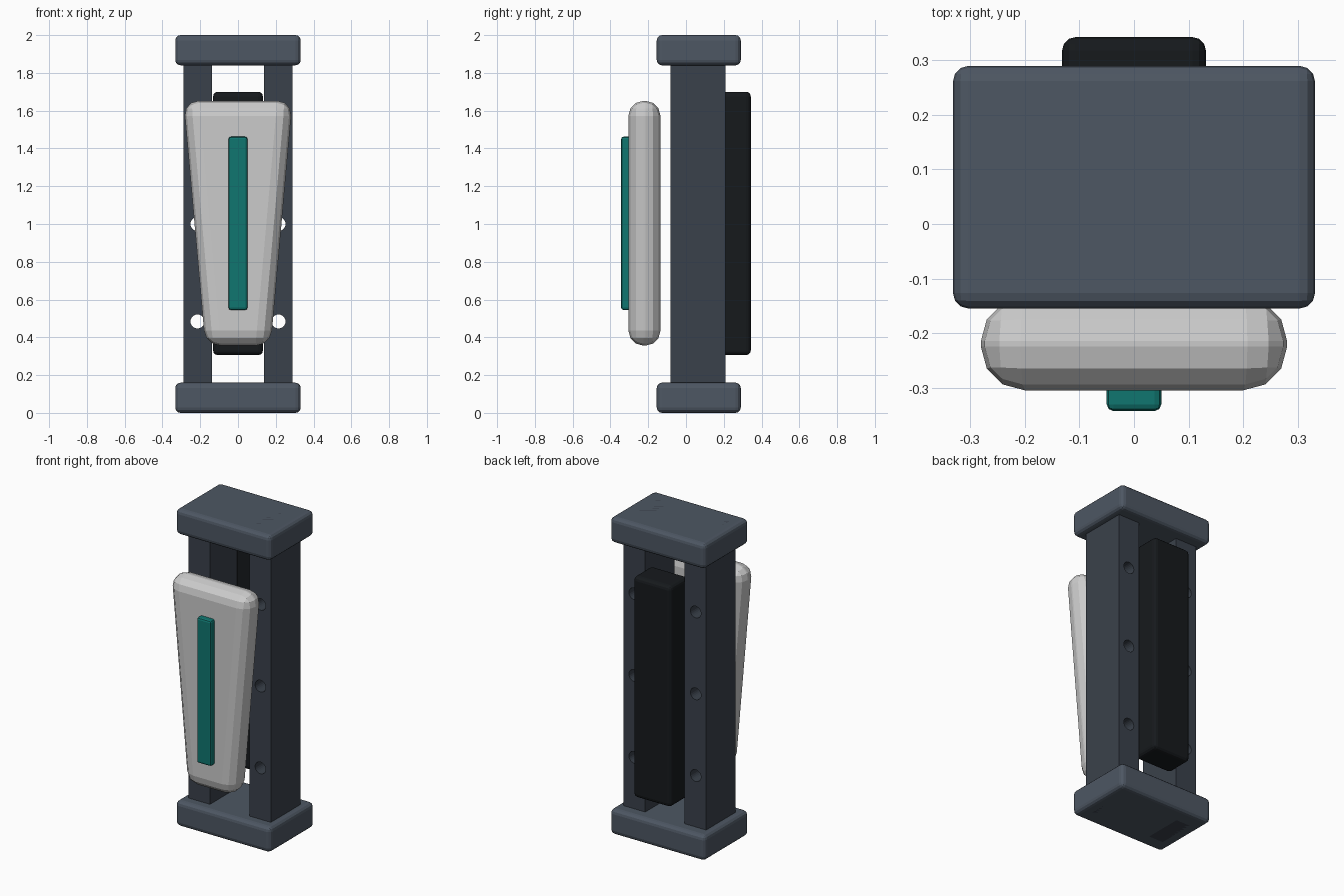
import bpy, bmesh
from mathutils import Matrix

if "Cube" in bpy.data.objects:
    bpy.data.objects.remove(bpy.data.objects["Cube"])


def material(name, rgb):
    m = bpy.data.materials.new(name)
    m.diffuse_color = (*rgb, 1)
    m.use_nodes = True
    m.node_tree.nodes["Principled BSDF"].inputs["Base Color"].default_value = m.diffuse_color
    return m


CAP = material("slate", (0.075, 0.095, 0.125))
RAIL = material("dark_slate", (0.042, 0.053, 0.07))
BLACK = material("black", (0.008, 0.01, 0.012))
TEAL = material("teal", (0.005, 0.18, 0.16))


def finish(name, bm, mat=None):
    bmesh.ops.recalc_face_normals(bm, faces=bm.faces)
    me = bpy.data.meshes.new(name)
    bm.to_mesh(me)
    bm.free()
    ob = bpy.data.objects.new(name, me)
    bpy.context.collection.objects.link(ob)
    if mat:
        me.materials.append(mat)
    return ob


def box(name, x, y, z, mat=None, bevel=0.0, segments=2, foot=1.0, ends_only=False):
    """Bevelled box from (min, max) ranges; foot scales the bottom width."""
    bm = bmesh.new()
    bmesh.ops.create_cube(bm, size=1)
    for v in bm.verts:
        low = v.co.z < 0
        v.co = [r[0] + (c + 0.5) * (r[1] - r[0]) for c, r in zip(v.co, (x, y, z))]
        if low:
            v.co.x *= foot
    edges = [e for e in bm.edges
             if not ends_only or abs(e.verts[0].co.z - e.verts[1].co.z) < 1e-4]
    if bevel:
        bmesh.ops.bevel(bm, geom=edges, offset=bevel, offset_type='OFFSET',
                        segments=segments, profile=0.5, affect='EDGES')
    return finish(name, bm, mat)


# End caps
for name, z in (("bottom_cap", (0, 0.16)), ("top_cap", (1.84, 2))):
    box(name, (-0.332, 0.332), (-0.155, 0.29), z, CAP, 0.028, 3)

# Side rails running through the caps, with three through holes each
rail = box("side_rails", (0.1375, 0.2875), (-0.083, 0.21), (0, 2), RAIL,
           0.025, 2, ends_only=True)
bm = bmesh.new()
for z in (0.484, 1.0, 1.516):
    bmesh.ops.create_cone(bm, cap_ends=True, segments=24, radius1=0.037, radius2=0.037,
                          depth=0.6, matrix=Matrix.Translation((0.2145, 0.06, z))
                          @ Matrix.Rotation(1.5707963, 4, 'X'))
cutter = finish("hole_cutter", bm, RAIL)
cutter.hide_render = True
cut = rail.modifiers.new("holes", 'BOOLEAN')
cut.object = cutter
cut.solver = 'EXACT'
rail.modifiers.new("mirror", 'MIRROR').use_mirror_merge = False
bpy.context.view_layer.objects.active = rail
rail.select_set(True)
for mod in ("holes", "mirror"):
    bpy.ops.object.modifier_apply(modifier=mod)
bpy.data.objects.remove(cutter)

# Tapered front panel
box("front_panel", (-0.288, 0.288), (-0.305, -0.135), (0.356, 1.652),
    None, 0.08, 3, foot=0.6)

# Accent strip on the panel
box("accent_strip", (-0.05, 0.05), (-0.343, -0.28), (0.545, 1.462), TEAL, 0.012, 2)

# Rear block between the rails
box("rear_block", (-0.132, 0.132), (0.16, 0.343), (0.306, 1.7), BLACK, 0.025, 3)
